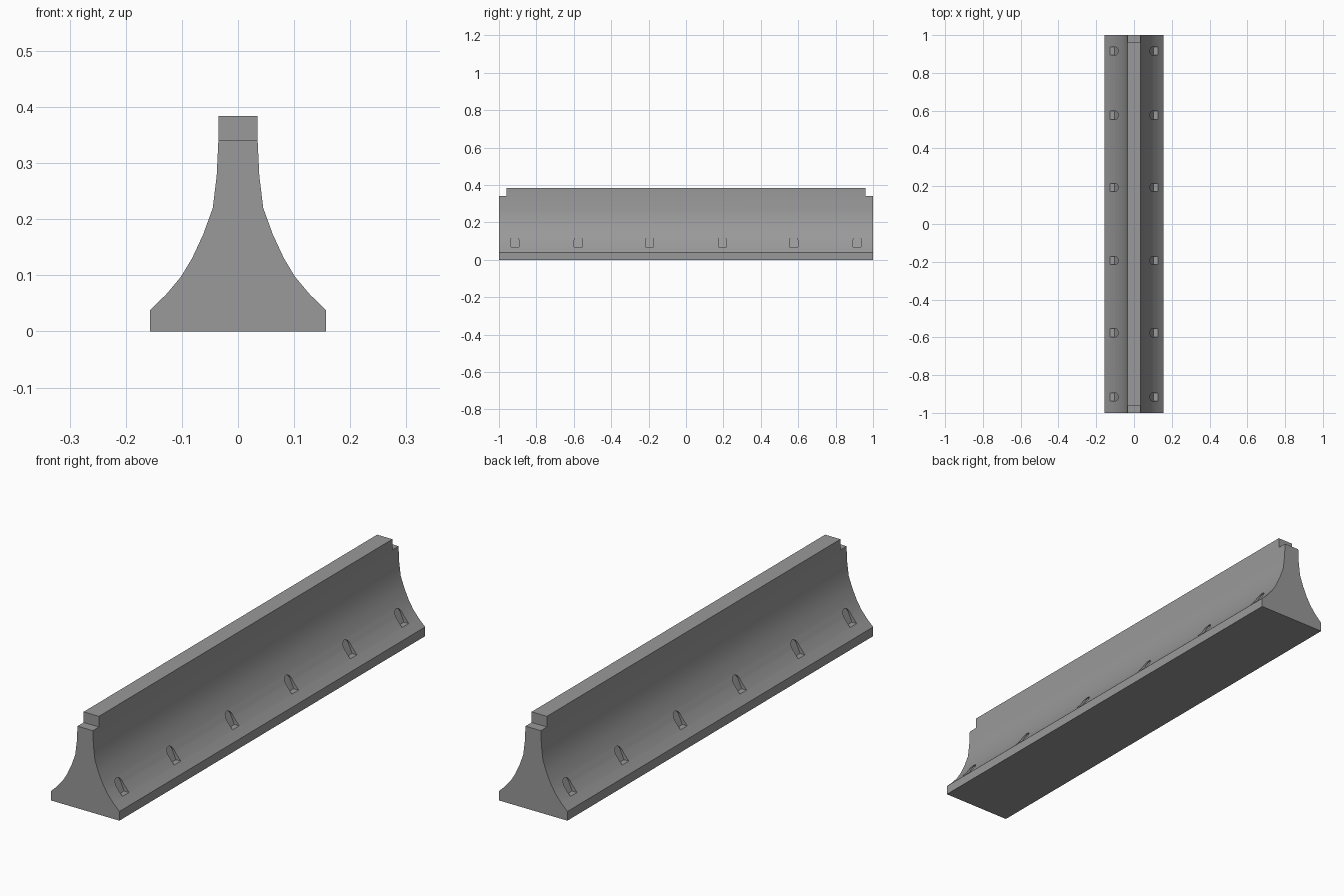
import bpy, bmesh, math
from mathutils import Vector

if "Cube" in bpy.data.objects:
    bpy.data.objects.remove(bpy.data.objects["Cube"])


def extrude_profile(bm, points, offset):
    """Closed solid: polygon through points, pushed along offset."""
    face = bm.faces.new([bm.verts.new(p) for p in points])
    res = bmesh.ops.extrude_face_region(bm, geom=[face])
    verts = [g for g in res["geom"] if isinstance(g, bmesh.types.BMVert)]
    bmesh.ops.translate(bm, verts=verts, vec=Vector(offset))


def make_object(name, bm):
    bmesh.ops.recalc_face_normals(bm, faces=bm.faces)
    mesh = bpy.data.meshes.new(name)
    bm.to_mesh(mesh)
    bm.free()
    obj = bpy.data.objects.new(name, mesh)
    bpy.context.collection.objects.link(obj)
    return obj


# Barrier body: flared half profile (x, z), mirrored and extruded along y
half = [(0.157, 0), (0.157, 0.038), (0.128, 0.066), (0.102, 0.097),
        (0.082, 0.13), (0.062, 0.173), (0.045, 0.22), (0.038, 0.277),
        (0.035, 0.34), (0.035, 0.384)]
outline = half + [(-x, z) for x, z in reversed(half)]
bm = bmesh.new()
extrude_profile(bm, [(x, -1, z) for x, z in outline], (0, 2, 0))
barrier = make_object("road_barrier", bm)

# Dark concrete
concrete = bpy.data.materials.new("dark_concrete")
concrete.diffuse_color = (0.32, 0.32, 0.32, 1)
concrete.use_nodes = True
concrete.node_tree.nodes["Principled BSDF"].inputs["Base Color"].default_value = concrete.diffuse_color
barrier.data.materials.append(concrete)

# Cutters: arched side pockets with sloping backs, and the two end notches
bm = bmesh.new()
R, FLOOR, SPRING = 0.0215, 0.068, 0.105
arch = [(-R, FLOOR), (R, FLOOR)]
arch += [(R * math.cos(math.pi * i / 8), SPRING + R * math.sin(math.pi * i / 8))
         for i in range(9)]
for side in (-1, 1):
    for y in (-0.915, -0.576, -0.194, 0.194, 0.576, 0.915):
        extrude_profile(bm, [(side * (0.104 - 0.45 * (z - FLOOR)), y + a, z)
                             for a, z in arch], (side * 0.2, 0, 0))
for end in (-1, 1):
    notch = [(-0.1, end * 0.96, 0.34), (-0.1, end * 1.1, 0.34),
             (-0.1, end * 1.1, 0.5), (-0.1, end * 0.96, 0.5)]
    extrude_profile(bm, notch, (0.2, 0, 0))
cutter = make_object("pocket_cutter", bm)
cutter.hide_render = True

cut = barrier.modifiers.new("pockets", 'BOOLEAN')
cut.operation = 'DIFFERENCE'
cut.solver = 'EXACT'
cut.object = cutter

# Bake the cut, drop the cutter, smooth the curved flanks
bpy.context.view_layer.objects.active = barrier
barrier.select_set(True)
bpy.ops.object.modifier_apply(modifier=cut.name)
bpy.data.objects.remove(cutter)
bpy.ops.object.shade_smooth_by_angle(angle=math.radians(30))
